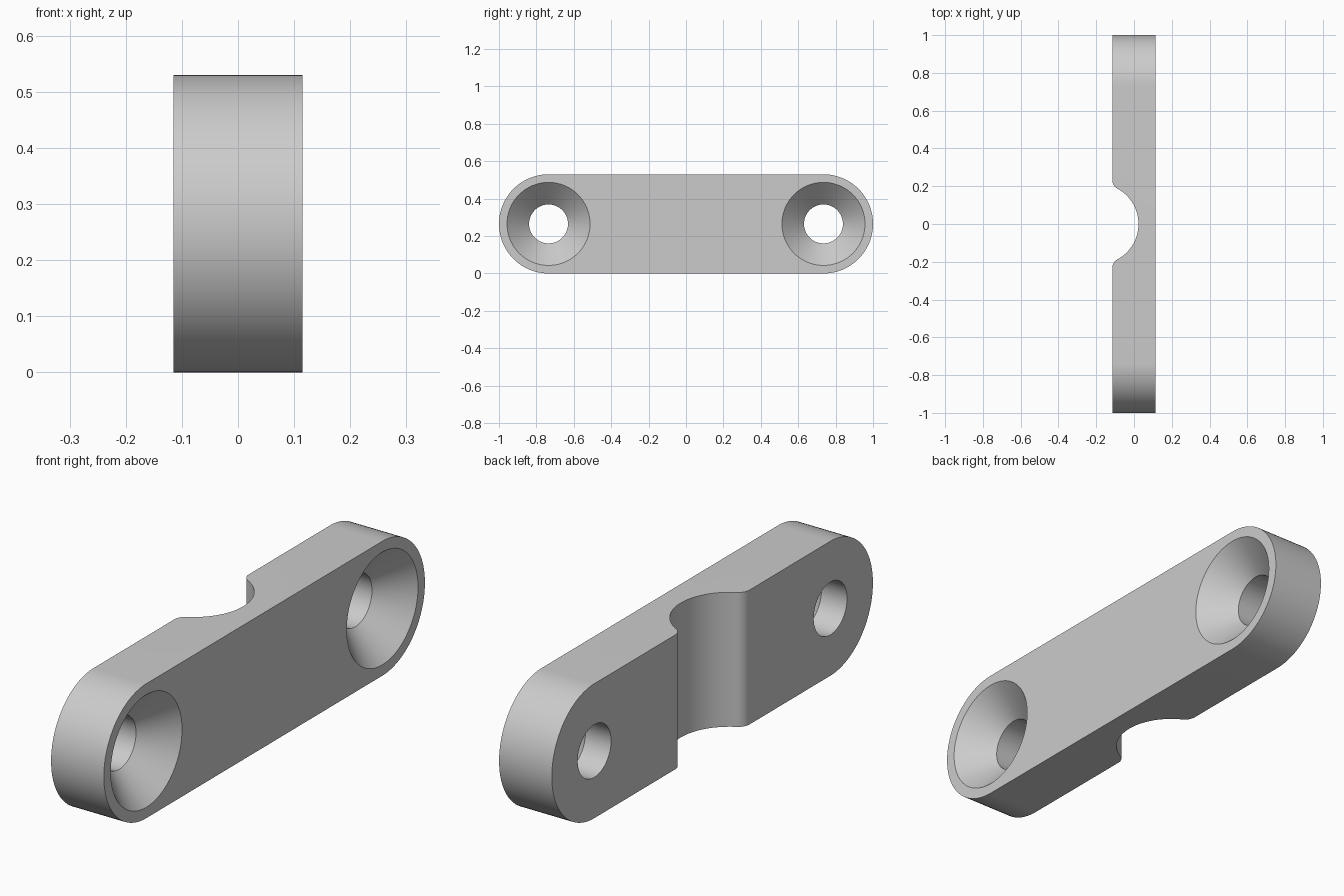
import bpy
import bmesh
from math import pi, cos, sin, sqrt, atan2, radians
from mathutils import Vector

if "Cube" in bpy.data.objects:
    bpy.data.objects.remove(bpy.data.objects["Cube"], do_unlink=True)

HALF_T = 0.115          # half thickness along x
END_R = 0.265           # radius of the rounded ends
HOLE_Y = 1 - END_R      # holes are concentric with the ends
HOLE_R, SINK_R = 0.104, 0.222
GROOVE_R, GROOVE_X = 0.2136, -0.19
FILLET_R = 0.05


def arc(cx, cy, r, a0, a1, n):
    """Points along an arc from angle a0 to a1."""
    steps = [a0 + (a1 - a0) * i / n for i in range(n + 1)]
    return [(cx + r * cos(a), cy + r * sin(a)) for a in steps]


def new_object(name, bm):
    bmesh.ops.recalc_face_normals(bm, faces=bm.faces)
    mesh = bpy.data.meshes.new(name)
    bm.to_mesh(mesh)
    bm.free()
    ob = bpy.data.objects.new(name, mesh)
    bpy.context.collection.objects.link(ob)
    return ob


def extrude(name, points, offset):
    """Extrude a closed outline into a solid."""
    bm = bmesh.new()
    face = bm.faces.new([bm.verts.new(p) for p in points])
    grown = bmesh.ops.extrude_face_region(bm, geom=[face])
    verts = [v for v in grown["geom"] if isinstance(v, bmesh.types.BMVert)]
    bmesh.ops.translate(bm, verts=verts, vec=offset)
    return new_object(name, bm)


def lathe_x(name, profile, y, z, n=96):
    """Spin an (x, radius) profile round the x axis into a closed solid."""
    bm = bmesh.new()
    rings = [[bm.verts.new((x, y + r * cos(2 * pi * i / n), z + r * sin(2 * pi * i / n)))
              for i in range(n)] for x, r in profile]
    for a, b in zip(rings, rings[1:]):
        for i in range(n):
            j = (i + 1) % n
            bm.faces.new((a[i], a[j], b[j], b[i]))
    bm.faces.new(rings[0])
    bm.faces.new(rings[-1])
    return new_object(name, bm)


# Plate with fully rounded ends
outline = (arc(HOLE_Y, END_R, END_R, -pi / 2, pi / 2, 48)
           + arc(-HOLE_Y, END_R, END_R, pi / 2, 3 * pi / 2, 48))
plate = extrude("clamp_plate", [(-HALF_T, y, z) for y, z in outline],
                Vector((2 * HALF_T, 0, 0)))

# Groove cutter: a round channel with filleted lips
fx = -HALF_T + FILLET_R
fy = sqrt((GROOVE_R + FILLET_R) ** 2 - (fx - GROOVE_X) ** 2)
lip = atan2(fy, fx - GROOVE_X)
channel = ([(-0.4, -fy), (-HALF_T, -fy)]
           + arc(fx, -fy, FILLET_R, pi, pi - lip, 12)[1:]
           + arc(GROOVE_X, 0, GROOVE_R, -lip, lip, 48)[1:]
           + arc(fx, fy, FILLET_R, pi + lip, pi, 12)[1:]
           + [(-0.4, fy)])
cutters = [extrude("groove_cutter", [(x, y, -0.1) for x, y in channel], Vector((0, 0, 1)))]

# Countersunk screw hole cutters
sink_x = HALF_T - (SINK_R - HOLE_R)
for side, y in (("front", -HOLE_Y), ("back", HOLE_Y)):
    cutters.append(lathe_x(side + "_hole_cutter",
                           [(-0.3, HOLE_R), (sink_x, HOLE_R), (HALF_T, SINK_R), (0.3, SINK_R)],
                           y, END_R))

# Cut the plate
bpy.context.view_layer.objects.active = plate
for cutter in cutters:
    cutter.hide_render = True
    mod = plate.modifiers.new(cutter.name, "BOOLEAN")
    mod.operation = "DIFFERENCE"
    mod.solver = "EXACT"
    mod.object = cutter
    bpy.ops.object.modifier_apply(modifier=mod.name)
    bpy.data.objects.remove(cutter, do_unlink=True)

# Grey material and smooth curved walls
grey = bpy.data.materials.new("light_grey")
grey.use_nodes = True
colour = (0.6, 0.6, 0.6, 1)
grey.diffuse_color = colour
grey.node_tree.nodes["Principled BSDF"].inputs["Base Color"].default_value = colour
plate.data.materials.clear()
plate.data.materials.append(grey)

bpy.ops.object.select_all(action="DESELECT")
plate.select_set(True)
bpy.ops.object.shade_smooth_by_angle(angle=radians(25))
